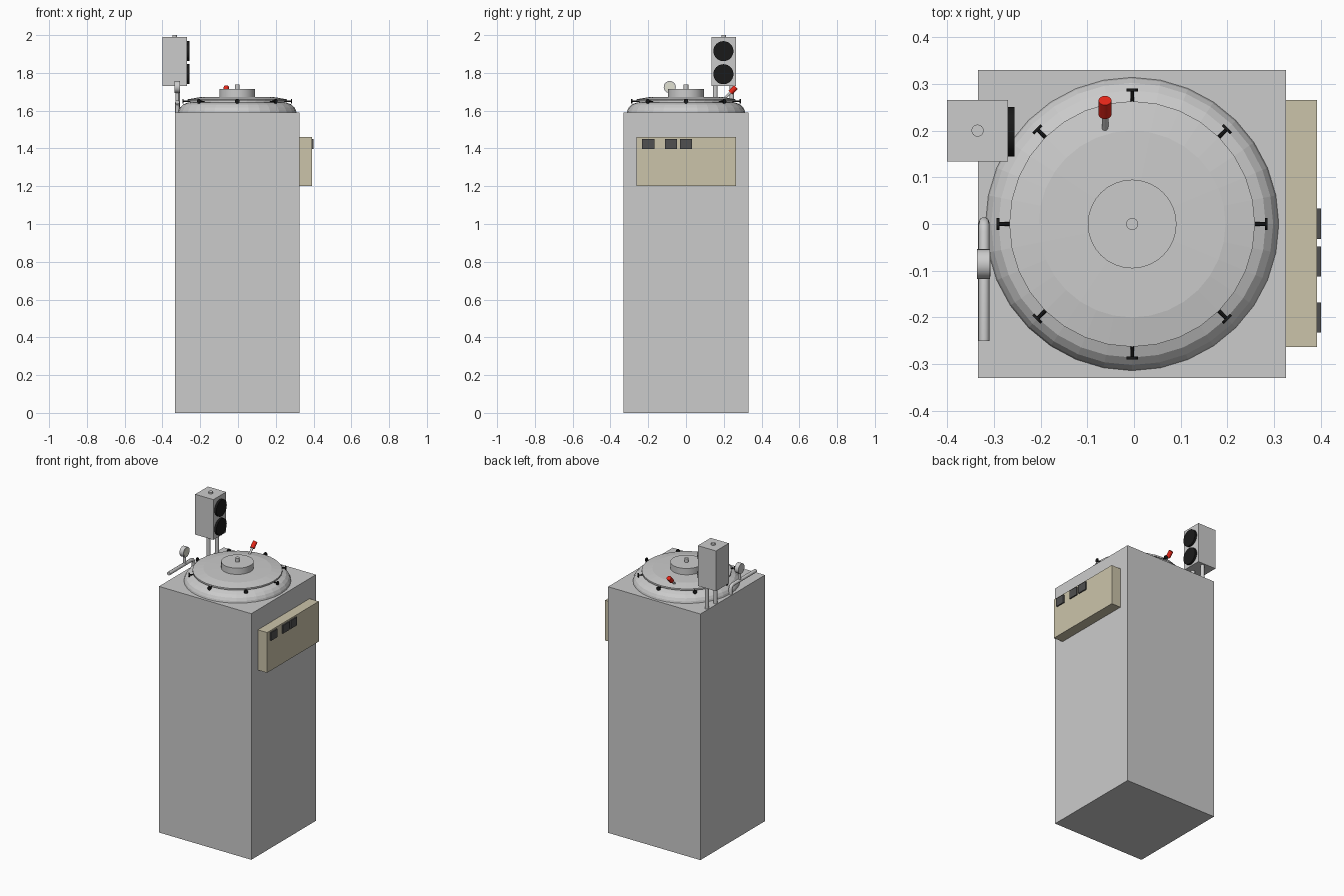
import bpy, bmesh, math
from mathutils import Vector

if "Cube" in bpy.data.objects:
    bpy.data.objects.remove(bpy.data.objects["Cube"])

CX = -0.004   # centre line of the cabinet


def material(name, rgb):
    m = bpy.data.materials.new(name)
    m.diffuse_color = (*rgb, 1)
    m.use_nodes = True
    m.node_tree.nodes["Principled BSDF"].inputs["Base Color"].default_value = m.diffuse_color
    return m


BLACK = material("black", (0.01, 0.01, 0.01))
RED = material("red", (0.8, 0.02, 0.01))
BEIGE = material("beige", (0.6, 0.55, 0.4))
DARK = material("dark_grey", (0.08, 0.08, 0.08))
PALE = material("pale", (0.75, 0.75, 0.65))


def finish(name, bm, mat=None):
    bmesh.ops.recalc_face_normals(bm, faces=bm.faces)
    me = bpy.data.meshes.new(name)
    bm.to_mesh(me)
    bm.free()
    ob = bpy.data.objects.new(name, me)
    bpy.context.collection.objects.link(ob)
    if mat:
        me.materials.append(mat)
    return ob


def box(name, lo, hi, mat=None):
    bm = bmesh.new()
    bmesh.ops.create_cube(bm, size=1)
    lo, hi = Vector(lo), Vector(hi)
    for v in bm.verts:
        v.co = (lo + hi) / 2 + v.co * (hi - lo)
    return finish(name, bm, mat)


def rod(name, a, b, r, mat=None, sides=16):
    a, b = Vector(a), Vector(b)
    bm = bmesh.new()
    bmesh.ops.create_cone(bm, cap_ends=True, segments=sides, radius1=r, radius2=r, depth=(b - a).length)
    bm.transform((b - a).to_track_quat('Z', 'Y').to_matrix().to_4x4())
    bmesh.ops.translate(bm, vec=(a + b) / 2, verts=bm.verts)
    ob = finish(name, bm, mat)
    ob.data.shade_smooth()
    ob.data.set_sharp_from_angle(angle=math.radians(40))
    return ob


def lathe(name, profile, sides=32):
    bm = bmesh.new()
    vs = [bm.verts.new((r, 0, z)) for r, z in profile]
    es = [bm.edges.new(p) for p in zip(vs, vs[1:])]
    bmesh.ops.spin(bm, geom=vs + es, cent=(0, 0, 0), axis=(0, 0, 1), angle=2 * math.pi, steps=sides)
    bmesh.ops.remove_doubles(bm, verts=bm.verts, dist=1e-4)
    bmesh.ops.translate(bm, vec=(CX, 0, 0), verts=bm.verts)
    return finish(name, bm)


# Cabinet
box("cabinet", (-0.334, -0.33, 0), (0.326, 0.33, 1.59))

# Rounded collar, lid, hub and vent
lathe("collar", [(0, 1.59), (0.314, 1.59), (0.311, 1.602), (0.302, 1.618), (0.286, 1.633),
                 (0.263, 1.642), (0.245, 1.645), (0, 1.645)])
lathe("lid", [(0, 1.642), (0.25, 1.642), (0.25, 1.65), (0.263, 1.65), (0.263, 1.66),
              (0.2, 1.671), (0, 1.675)])
rod("hub", (CX, 0, 1.67), (CX, 0, 1.714), 0.095, sides=32)
rod("hub_vent", (CX, 0, 1.71), (CX, 0, 1.738), 0.013)

# Clamp bolts round the lid
for i in range(8):
    d = Vector((math.cos(i * math.pi / 4), math.sin(i * math.pi / 4), 0))
    c = Vector((CX, 0, 1.65))
    rod(f"bolt_stem_{i}", c + d * 0.245, c + d * 0.286, 0.004, BLACK, 8)
    rod(f"bolt_head_{i}", c + d * 0.284, c + d * 0.290, 0.0125, BLACK, 12)

# Red-tipped lever
base, aim = Vector((-0.062, 0.205, 1.665)), Vector((0, 1, 1)).normalized()
rod("lever_stem", base, base + aim * 0.055, 0.007)
rod("lever_grip", base + aim * 0.042, base + aim * 0.084, 0.014, RED)

# Control panel with three switches
box("control_panel", (0.326, -0.263, 1.20), (0.392, 0.265, 1.46), BEIGE)
for i, (a, b) in enumerate([(-0.232, -0.168), (-0.112, -0.048), (-0.032, 0.033)]):
    box(f"panel_switch_{i}", (0.385, a, 1.397), (0.40, b, 1.45), DARK)

# Two-lamp box on posts
box("lamp_box", (-0.40, 0.134, 1.73), (-0.27, 0.265, 1.99))
rod("lamp_box_cap", (-0.335, 0.2, 1.985), (-0.335, 0.2, 2.0), 0.013)
for i, z in enumerate((1.793, 1.915)):
    rod(f"lamp_{i}", (-0.275, 0.198, z), (-0.256, 0.198, z), 0.053, BLACK, 32)
for i, y in enumerate((0.155, 0.243)):
    rod(f"lamp_post_{i}", (-0.319, y, 1.585), (-0.319, y, 1.735), 0.012)

# Pipe with elbow
PX = -0.321
cu = bpy.data.curves.new("vent_pipe", 'CURVE')
cu.dimensions = '3D'
cu.bevel_depth = 0.0115
cu.bevel_resolution = 3
cu.use_fill_caps = True
sp = cu.splines.new('POLY')
path = [(0.003, 1.588), (0.003, 1.625), (-0.003, 1.639), (-0.017, 1.645), (-0.25, 1.645)]
sp.points.add(len(path) - 1)
for p, (y, z) in zip(sp.points, path):
    p.co = (PX, y, z, 1)
bpy.context.collection.objects.link(bpy.data.objects.new("vent_pipe", cu))

# Pressure gauge on the pipe
rod("gauge_stem", (PX, -0.086, 1.645), (PX, -0.086, 1.70), 0.009)
rod("gauge_case", (-0.336, -0.086, 1.725), (-0.308, -0.086, 1.725), 0.032, sides=24)
rod("gauge_face", (-0.31, -0.086, 1.725), (-0.307, -0.086, 1.725), 0.026, PALE, 24)
